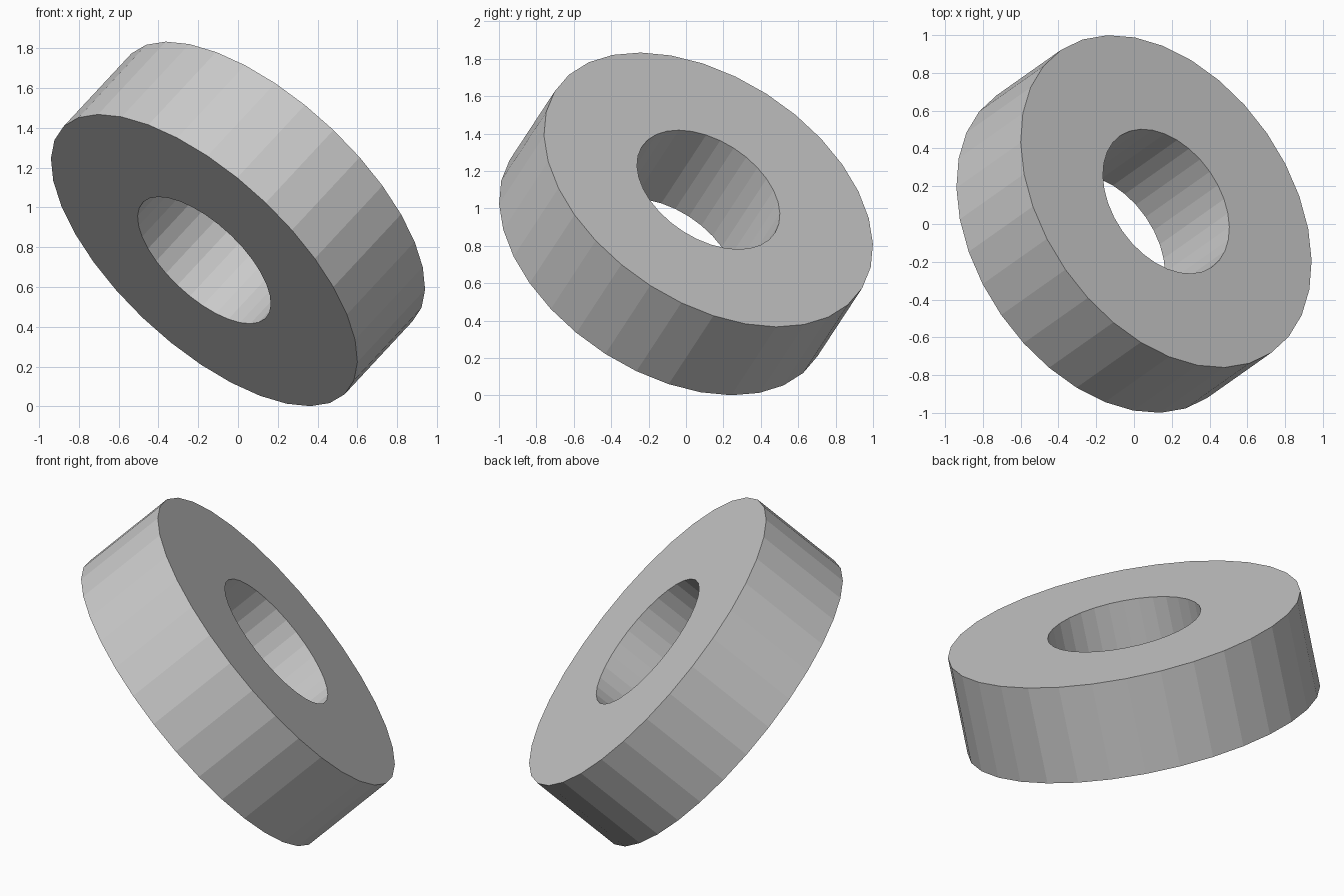
import bpy, bmesh
from math import tau
from mathutils import Vector, Matrix

if "Cube" in bpy.data.objects:
    bpy.data.objects.remove(bpy.data.objects["Cube"])

OUTER, INNER, HALF, SIDES = 0.976, 0.424, 0.277, 32

# Ring: a rectangular section spun around the local z axis
bm = bmesh.new()
section = [bm.verts.new((r, 0, z)) for r, z in
           ((INNER, -HALF), (OUTER, -HALF), (OUTER, HALF), (INNER, HALF))]
edges = [bm.edges.new((section[i], section[(i + 1) % 4])) for i in range(4)]
bmesh.ops.spin(bm, geom=section + edges, cent=(0, 0, 0), axis=(0, 0, 1),
               angle=tau, steps=SIDES, use_merge=False, use_duplicate=False)
bmesh.ops.remove_doubles(bm, verts=bm.verts, dist=1e-4)
bmesh.ops.recalc_face_normals(bm, faces=bm.faces)
mesh = bpy.data.meshes.new("tilted_ring")
bm.to_mesh(mesh)
bm.free()
ring = bpy.data.objects.new("tilted_ring", mesh)
bpy.context.collection.objects.link(ring)

# Tilt: the hole axis leans to the right, back and up
axis = Vector((0.614, 0.433, 0.66)).normalized()
side = Vector((-0.31, 0.88, -0.289))
side = (side - axis * side.dot(axis)).normalized()
turn = Matrix((side, axis.cross(side), axis)).transposed()
ring.matrix_world = Matrix.Translation((0, 0, 0.917)) @ turn.to_4x4()
